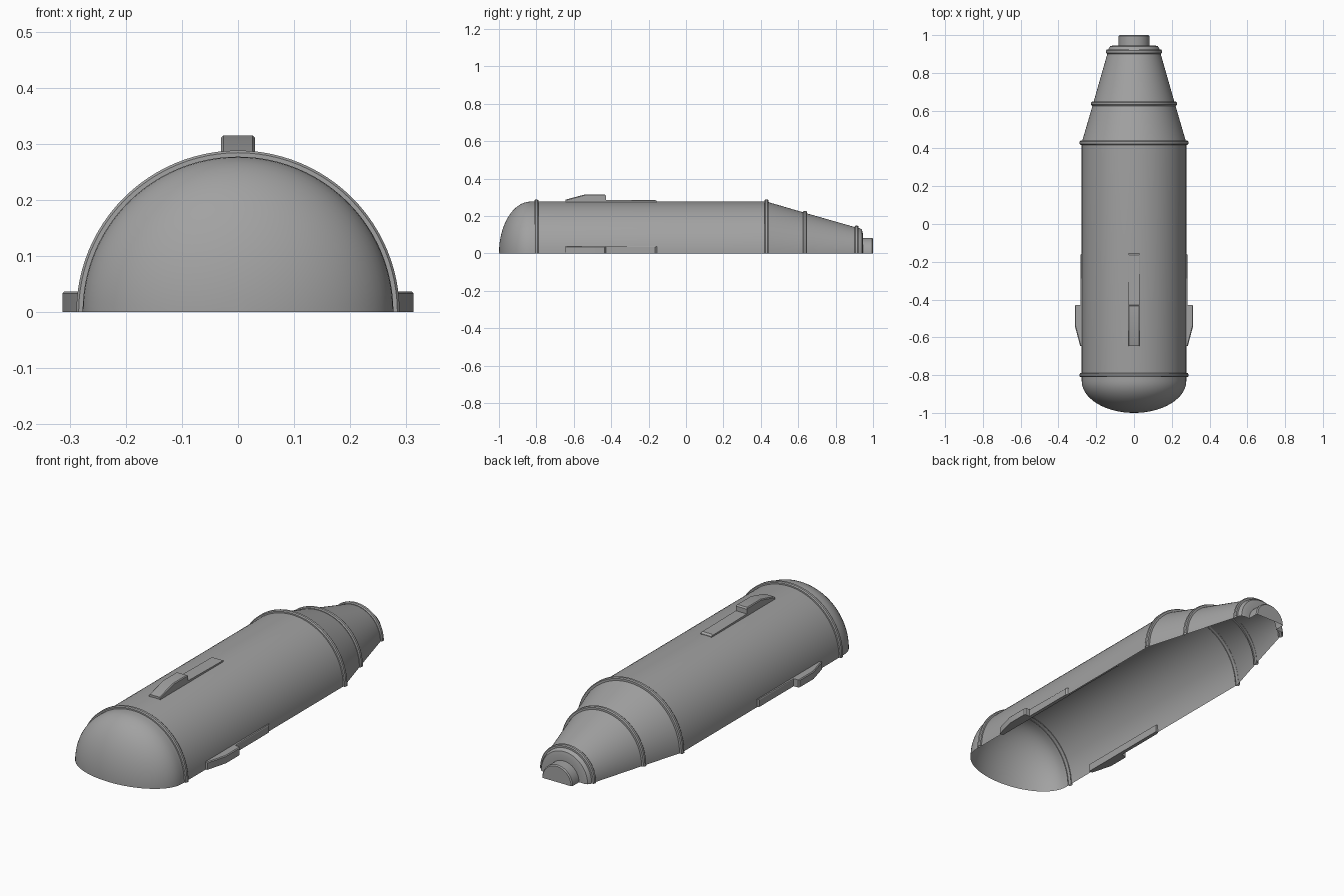
import bpy, bmesh, math
from mathutils import Vector

cube = bpy.data.objects.get("Cube")
if cube:
    bpy.data.objects.remove(cube)

grey = bpy.data.materials.new("mid grey")
grey.use_nodes = True
colour = (0.36, 0.36, 0.36, 1)
grey.diffuse_color = colour
grey.node_tree.nodes["Principled BSDF"].inputs["Base Color"].default_value = colour


def finish(bm, name, angle=30):
    mesh = bpy.data.meshes.new(name)
    bm.to_mesh(mesh)
    bm.free()
    mesh.materials.append(grey)
    obj = bpy.data.objects.new(name, mesh)
    bpy.context.collection.objects.link(obj)
    bpy.ops.object.select_all(action="DESELECT")
    obj.select_set(True)
    bpy.context.view_layer.objects.active = obj
    bpy.ops.object.shade_smooth_by_angle(angle=math.radians(angle))
    return obj


def half_turn(name, profile, steps=48):
    """Sweep (radius, y) points over the upper half circle."""
    bm = bmesh.new()
    verts = [bm.verts.new((r, y, 0)) for r, y in profile]
    edges = [bm.edges.new(pair) for pair in zip(verts, verts[1:])]
    bmesh.ops.spin(bm, geom=verts + edges, axis=(0, 1, 0), cent=(0, 0, 0),
                   angle=-math.pi, steps=steps)
    bmesh.ops.remove_doubles(bm, verts=bm.verts, dist=0.0001)
    bm.normal_update()
    # Make the sheet face outward
    if sum(f.normal.dot(Vector((f.calc_center_median().x, 0, f.calc_center_median().z)))
           for f in bm.faces) < 0:
        bmesh.ops.reverse_faces(bm, faces=bm.faces)
    return finish(bm, name)


# Domed nose and straight body, open underneath
R = 0.277
dome = [(R * math.sin(a), -0.83 - 0.17 * math.cos(a))
        for a in (i * math.pi / 32 for i in range(17))]
half_turn("body_shell", dome + [(R, 0.43)])

# Tapered tail and stepped end
half_turn("tail_cone", [(R, 0.43), (0.217, 0.635), (0.137, 0.915)])
half_turn("tail_collar", [(0.137, 0.915), (0.133, 0.932), (0.126, 0.941),
                          (0.11, 0.945), (0.082, 0.945)])
half_turn("tail_nozzle", [(0.082, 0.945), (0.082, 0.995), (0.077, 1.0), (0, 1.0)])

# Raised bands
for name, r, y in (("nose_band", R, -0.8), ("shoulder_band", R, 0.43),
                   ("cone_band", 0.216, 0.637), ("end_band", 0.137, 0.912)):
    h = 0.011
    half_turn(name, [(r - 0.004, y - h), (r + 0.007, y - h), (r + 0.011, y - h / 2),
                     (r + 0.011, y + h / 2), (r + 0.007, y + h), (r - 0.004, y + h)])


# Stepped lugs: outline in (distance from axis, y), extruded across
outline = [(0.268, -0.645), (0.287, -0.645), (0.315, -0.54), (0.315, -0.435),
           (0.309, -0.428), (0.286, -0.428), (0.286, -0.165), (0.279, -0.155),
           (0.268, -0.155)]


def lug(name, place, low, high):
    bm = bmesh.new()
    face = bm.faces.new([bm.verts.new(place(d, y, low)) for d, y in outline])
    out = bmesh.ops.extrude_face_region(bm, geom=[face])
    shift = Vector(place(0, 0, high)) - Vector(place(0, 0, low))
    bmesh.ops.translate(bm, vec=shift,
                        verts=[g for g in out["geom"] if isinstance(g, bmesh.types.BMVert)])
    bmesh.ops.recalc_face_normals(bm, faces=bm.faces)
    # Soften the long outer edges
    rims = [e for e in bm.edges
            if all(Vector((v.co.x, v.co.z)).length > 0.28 for v in e.verts)
            and abs((e.verts[0].co - e.verts[1].co).normalized().y) > 0.9
            and (place(0, 0, 1)[2] == 0 or e.verts[0].co.z > 0.01)]
    bmesh.ops.bevel(bm, geom=rims, offset=0.004, segments=1, affect="EDGES")
    finish(bm, name, 20)


lug("top_lug", lambda d, y, t: (t, y, d), -0.03, 0.03)
for side, s in (("left", 1), ("right", -1)):
    lug(side + "_lug", lambda d, y, t: (s * (d - 0.002), y, t), 0.0, 0.037)
